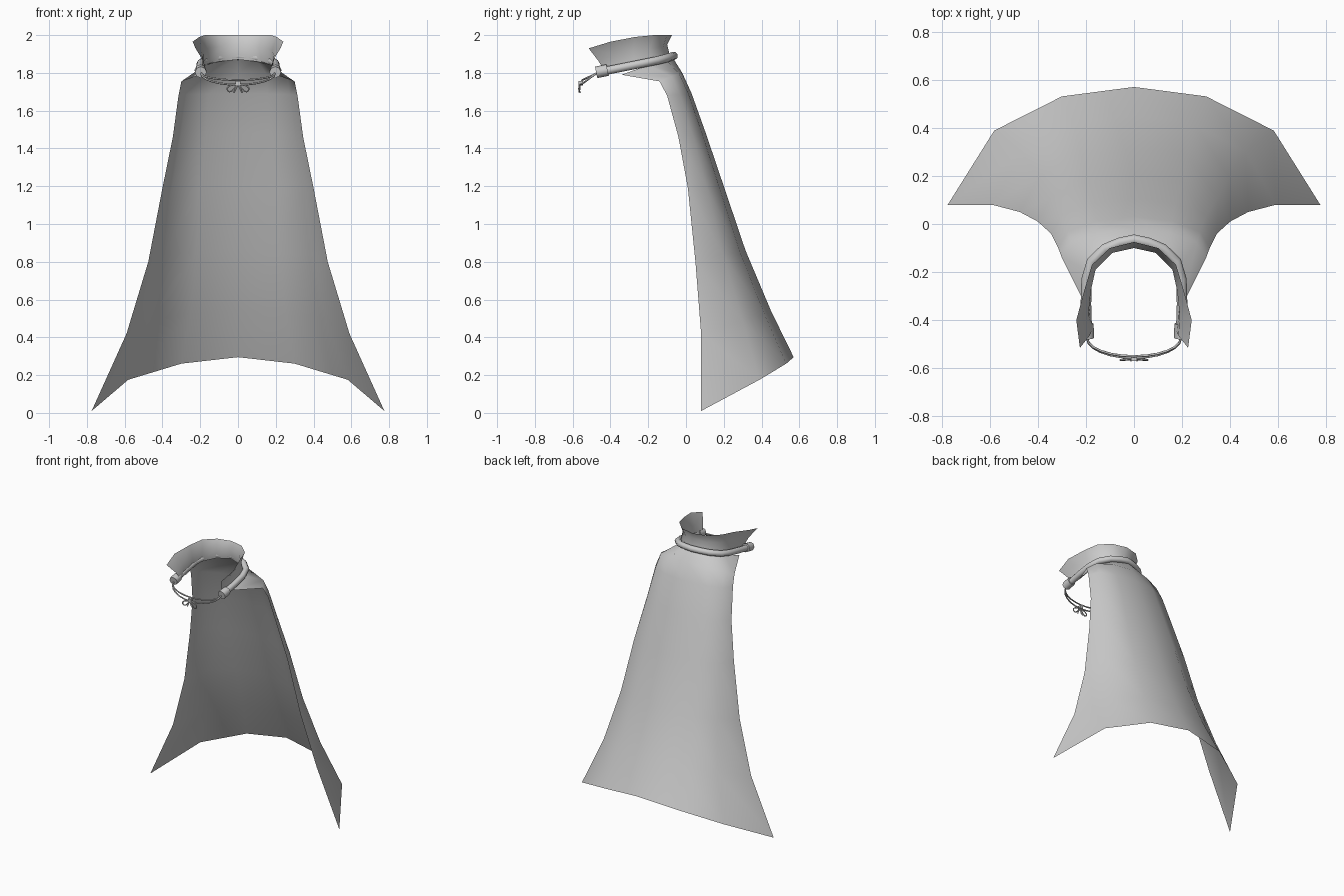
import bpy, math
from mathutils import Vector

cube = bpy.data.objects.get("Cube")
if cube:
    bpy.data.objects.remove(cube, do_unlink=True)

grey = bpy.data.materials.new("cloth grey")
grey.use_nodes = True
grey.diffuse_color = (0.6, 0.6, 0.6, 1)
grey.node_tree.nodes["Principled BSDF"].inputs["Base Color"].default_value = (0.6, 0.6, 0.6, 1)


def add(name, data):
    ob = bpy.data.objects.new(name, data)
    bpy.context.collection.objects.link(ob)
    data.materials.append(grey)
    return ob


def sheet(name, rows):
    """Skin rows of half-width points (centre to edge), mirrored across x."""
    full = [[(-x, y, z) for x, y, z in r[:0:-1]] + list(r) for r in rows]
    n = len(full[0])
    faces = [(i * n + j, i * n + j + 1, (i + 1) * n + j + 1, (i + 1) * n + j)
             for i in range(len(full) - 1) for j in range(n - 1)]
    me = bpy.data.meshes.new(name)
    me.from_pydata([p for r in full for p in r], [], faces)
    me.shade_smooth()
    return add(name, me)


def tube(name, pts, radius, cyclic=False, sides=2):
    cu = bpy.data.curves.new(name, 'CURVE')
    cu.dimensions = '3D'
    cu.bevel_depth, cu.bevel_resolution = radius, sides
    cu.use_fill_caps = True
    sp = cu.splines.new('POLY')
    sp.points.add(len(pts) - 1)
    for p, co in zip(sp.points, pts):
        p.co = (*co, 1)
    sp.use_cyclic_u = cyclic
    sp.use_smooth = True
    return add(name, cu)


def mirrored(half):
    return [(-x, y, z) for x, y, z in half[:0:-1]] + list(half)


# Cape: back centre line and side edge, hem to neck, joined by rounded rows
back = [(0, .57, .295), (0, .45, .54), (0, .315, .86), (0, .2, 1.2),
        (0, .105, 1.48), (0, .03, 1.69), (0, -.02, 1.8), (0, -.07, 1.88)]
edge = [(.775, .08, .01), (.59, .08, .42), (.475, .05, .8), (.4, .01, 1.19),
        (.345, -.04, 1.46), (.315, -.1, 1.68), (.3, -.14, 1.755), (.2, -.34, 1.79)]
rows = []
for i, (b, e) in enumerate(zip(back, edge)):
    t = min(1, i / 3)
    near = (.387 + .11 * t, .08 + .05 * t, .12)
    far = (.75 + .12 * t, .37 + .11 * t, .42)
    row = [b]
    for f in (near, far):
        row.append(tuple(p + (q - p) * k for p, q, k in zip(b, e, f)))
    rows.append(row + [e])
sheet("cape", rows)

# Flared standing collar with pointed front tips
collar_base = [(0, -.08, 1.87), (.1, -.11, 1.86), (.175, -.18, 1.84),
               (.19, -.27, 1.825), (.185, -.36, 1.81), (.17, -.43, 1.81)]
collar_waist = [(0, -.1, 1.95), (.09, -.12, 1.94), (.16, -.19, 1.93),
                (.18, -.28, 1.915), (.19, -.38, 1.895), (.185, -.465, 1.865)]
collar_top = [(0, -.075, 2), (.1, -.1, 2), (.175, -.17, 2),
              (.205, -.27, 1.99), (.24, -.4, 1.965), (.225, -.515, 1.93)]
sheet("collar", [collar_base, collar_waist, collar_top])

# Rolled neck band
band = [(0, -.065, 1.89), (.06, -.078, 1.886), (.12, -.103, 1.878), (.175, -.155, 1.865),
        (.197, -.23, 1.85), (.2, -.33, 1.83), (.198, -.43, 1.81)]
tube("neck_band", mirrored(band), .022)

# Clasps, tie cords and bow
for s, side in ((1, "left"), (-1, "right")):
    tube(side + "_clasp", [(s * .199, -.415, 1.815), (s * .197, -.475, 1.803)], .031)
    loop = []
    for k in range(10):
        a = math.tau * k / 10
        u, v = .032 * (1 - math.cos(a)), .015 * math.sin(a) * (1 - math.cos(a)) / 1.3
        loop.append((s * (u * .88 + v * .5), -.56 - u * .1, 1.742 - u * .55 + v * .88))
    tube(side + "_bow_loop", loop, .004, True, 1)
    tube(side + "_bow_tail", [(0, -.56, 1.74), (s * .012, -.568, 1.715),
                              (s * .022, -.56, 1.695)], .004, sides=1)

for name, sag, bulge in (("upper_cord", .035, .075), ("lower_cord", .06, .082)):
    cord = []
    for k in range(7):
        a = math.pi / 2 * k / 6
        cord.append((.195 * math.sin(a), -.475 - bulge * math.cos(a),
                     1.797 - sag * math.cos(a)))
    tube(name, mirrored(cord), .005, sides=1)

bpy.ops.mesh.primitive_cube_add(size=.024, location=(0, -.557, 1.746))
knot = bpy.context.object
knot.name = "bow_knot"
knot.data.materials.append(grey)
